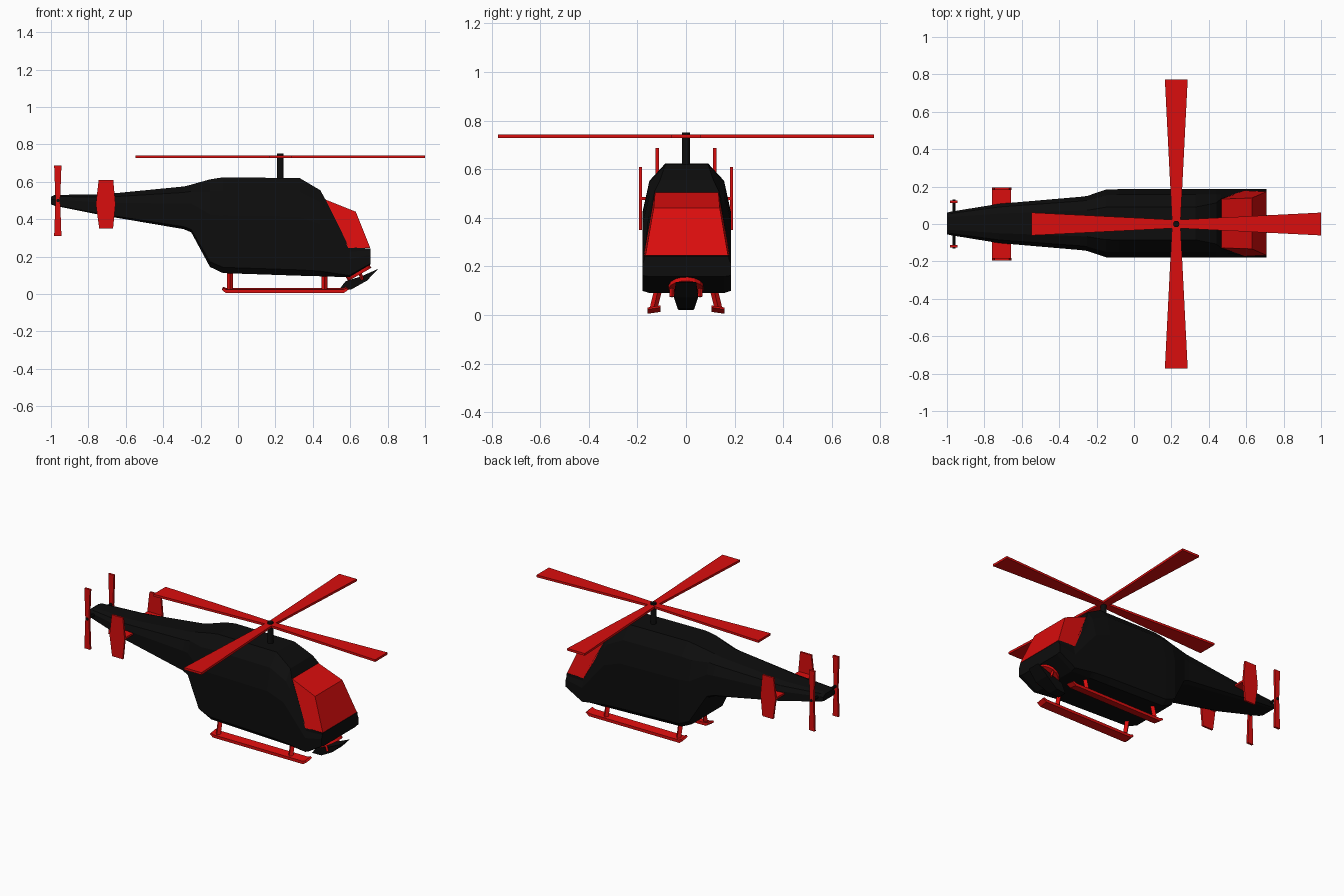
import bpy, bmesh, math
from mathutils import Vector

if "Cube" in bpy.data.objects:
    bpy.data.objects.remove(bpy.data.objects["Cube"])


def material(name, rgb):
    m = bpy.data.materials.new(name)
    m.diffuse_color = (*rgb, 1)
    m.use_nodes = True
    m.node_tree.nodes["Principled BSDF"].inputs["Base Color"].default_value = m.diffuse_color
    return m


BLACK = material("black", (0.004, 0.004, 0.004))
RED = material("red", (0.7, 0.004, 0.004))


def make(name, verts, faces, mat):
    me = bpy.data.meshes.new(name)
    me.from_pydata(verts, [], faces)
    bm = bmesh.new()
    bm.from_mesh(me)
    bmesh.ops.recalc_face_normals(bm, faces=bm.faces)
    bm.to_mesh(me)
    bm.free()
    me.materials.append(mat)
    ob = bpy.data.objects.new(name, me)
    bpy.context.collection.objects.link(ob)
    return ob


def loft(name, rings, mat):
    """Skin equal-length rings of points and cap both ends."""
    n = len(rings[0])
    verts = [p for r in rings for p in r]
    faces = [(i * n + j, i * n + (j + 1) % n, (i + 1) * n + (j + 1) % n, (i + 1) * n + j)
             for i in range(len(rings) - 1) for j in range(n)]
    faces += [tuple(range(n)), tuple(range(len(verts) - n, len(verts)))]
    return make(name, verts, faces, mat)


def extrude(name, profile, y0, y1, mat):
    """Plate with an x-z outline running from y0 to y1."""
    return loft(name, [[(x, y, z) for x, z in profile] for y in (y0, y1)], mat)


def rod(name, a, b, r, mat, sides=8):
    a, b = Vector(a), Vector(b)
    d = (b - a).normalized()
    u = d.orthogonal().normalized()
    v = d.cross(u)
    ang = [2 * math.pi * (i + .5) / sides for i in range(sides)]
    return loft(name, [[p + r * (u * math.cos(t) + v * math.sin(t)) for t in ang]
                       for p in (a, b)], mat)


# Fuselage stations: x, top z, bottom z, half width, roof fraction
stations = [
    (-1.0, .52, .48, .058, .6), (-.98, .53, .472, .063, .55),
    (-.72, .533, .42, .105, .5), (-.29, .575, .347, .142, .48),
    (-.25, .585, .33, .147, .48), (-.15, .613, .145, .181, .48),
    (-.08, .624, .112, .183, .48), (.33, .62, .098, .183, .48),
    (.44, .555, .095, .183, .6), (.465, .51, .094, .183, .72),
    (.595, .25, .09, .183, .95), (.708, .243, .158, .183, .95),
]
rings = []
for x, zt, zb, w, k in stations:
    h = zt - zb
    half = [(k * w, zt), (max(.84, k) * w, zt - .14 * h), (w, zt - .4 * h),
            (w, zb + .06 * h), (.84 * w, zb)]
    rings.append([(x, y + .003, z) for y, z in half] +
                 [(x, -y + .003, z) for y, z in reversed(half)])
loft("fuselage", rings, BLACK)

# Canopy glass
canopy = [(.455, .51, .13), (.63, .44, .136), (.708, .245, .17), (.59, .245, .176)]
loft("canopy", [[(x, s * y + .003, z) for x, z, y in canopy] for s in (-1, 1)], RED)

# Main rotor
CX = .226
rod("mast", (CX, 0, .6), (CX, 0, .752), .017, BLACK, 12)
for i in range(4):
    a = i * math.pi / 2
    c, s = math.cos(a), math.sin(a)
    blade = [(0, -.022), (.773, -.061), (.773, .061), (0, .022)]
    loft("rotor_blade", [[(CX + r * c - t * s, r * s + t * c, z) for r, t in blade]
                         for z in (.728, .742)], RED)

# Tail rotors on a cross axle
rod("tail_axle", (-.963, -.13, .5), (-.963, .13, .5), .009, BLACK)
tail_blade = [(-.983, .31), (-.944, .31), (-.951, .5), (-.944, .688), (-.983, .688), (-.976, .5)]
for s in (-1, 1):
    extrude("tail_rotor", tail_blade, s * .112, s * .126, RED)

# Horizontal stabilizer with end fins
extrude("stabilizer", [(-.758, .473), (-.657, .473), (-.657, .485), (-.758, .485)], -.19, .19, RED)
fin = [(-.745, .61), (-.667, .61), (-.655, .48), (-.668, .35), (-.742, .35), (-.76, .48)]
for s in (-1, 1):
    extrude("end_fin", fin, s * .182, s * .194, RED)

# Landing skids, canted outward
runner = [(-.085, .024), (-.065, .008), (.565, .008), (.59, .026), (.58, .034),
          (.56, .026), (-.06, .026), (-.078, .034)]
for s in (-1, 1):
    loft("skid", [[(x, s * y, z + dz) for x, z in runner]
                  for y, dz in ((.104, .005), (.158, -.003))], RED)
    for x in (-.043, .462):
        rod("skid_strut", (x, s * .135, .02), (x, s * .112, .115), .016, RED, 4)

# Chin turret: round mount, brackets and tapered gun shield
up = Vector((-.5, 0, .87))
mount = Vector((.645, 0, .115))
rod("turret_mount", mount - up * .012, mount + up * .012, .072, RED, 16)
for s in (-1, 1):
    rod("turret_bracket", (.65, s * .058, .12), (.665, s * .058, .075), .009, RED, 4)
shield = [(.537, .02, .03), (.575, .068, .045), (.66, .095, .048),
          (.75, .135, .042), (.69, .072, .05), (.605, .024, .034)]
loft("gun_shield", [[(x, s * y, z) for x, z, y in shield] for s in (-1, 1)], BLACK)
